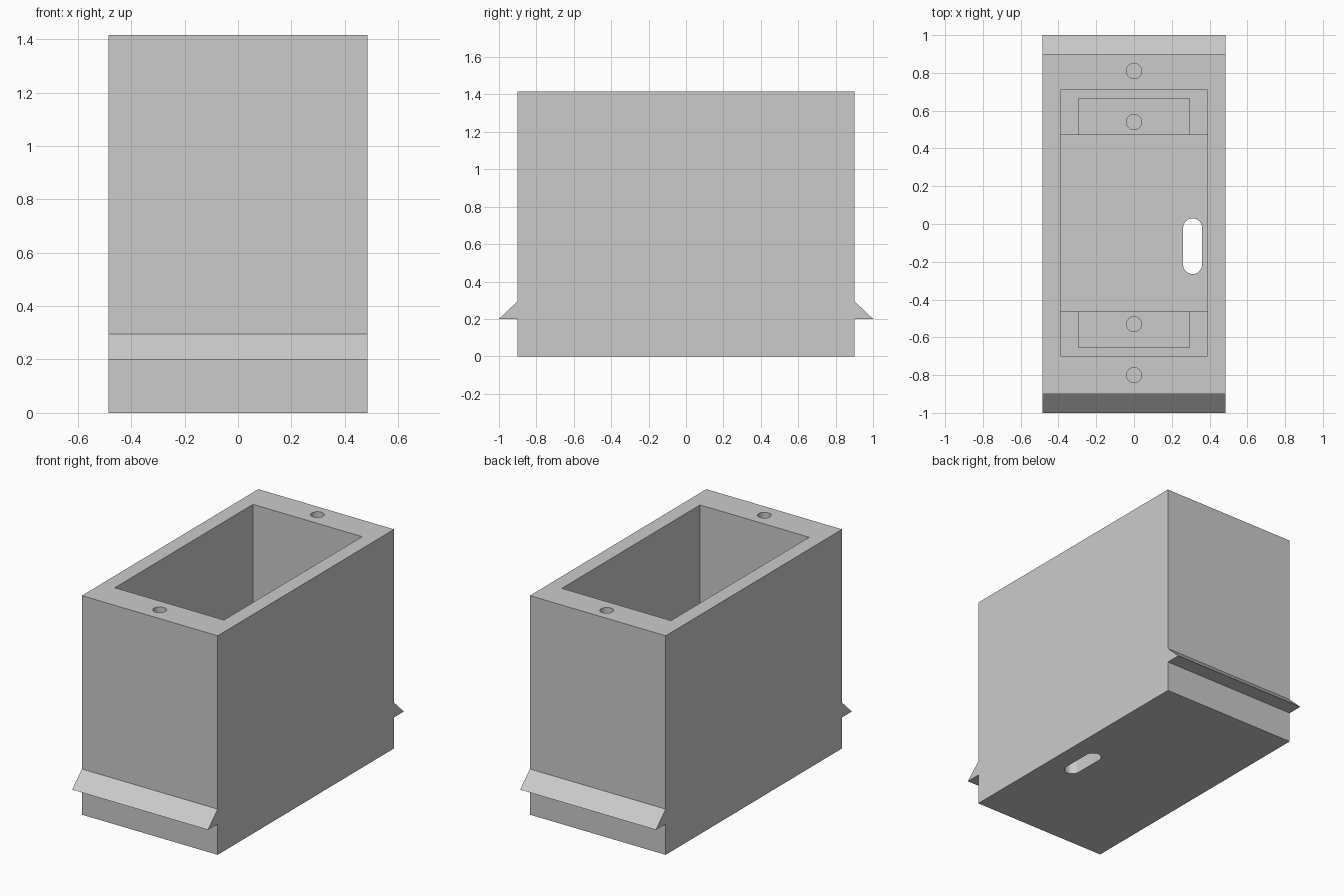
import bpy, bmesh
from mathutils import Matrix, Vector

if "Cube" in bpy.data.objects:
    bpy.data.objects.remove(bpy.data.objects["Cube"], do_unlink=True)

WIDTH, DEPTH, HEIGHT = 0.97, 1.80, 1.415
FLOOR, LEDGE_TOP, POCKET_FLOOR = 0.10, 0.42, 0.34
SHIFT = 0.005   # the cavity sits slightly off centre in y

grey = bpy.data.materials.new("light grey plastic")
grey.use_nodes = True
COLOUR = (0.6, 0.6, 0.6, 1)
grey.diffuse_color = COLOUR
grey.node_tree.nodes["Principled BSDF"].inputs["Base Color"].default_value = COLOUR


def make(name, bm):
    bmesh.ops.recalc_face_normals(bm, faces=bm.faces)
    mesh = bpy.data.meshes.new(name)
    bm.to_mesh(mesh)
    bm.free()
    mesh.materials.append(grey)
    obj = bpy.data.objects.new(name, mesh)
    bpy.context.collection.objects.link(obj)
    return obj


def box(name, low, high):
    low, high = Vector(low), Vector(high)
    bm = bmesh.new()
    bmesh.ops.create_cube(bm, size=1, matrix=Matrix.Translation((low + high) / 2)
                          @ Matrix.Diagonal((*(high - low), 1)))
    return make(name, bm)


def prism(name, points, direction):
    bm = bmesh.new()
    face = bm.faces.new([bm.verts.new(p) for p in points])
    extruded = bmesh.ops.extrude_face_region(bm, geom=[face], use_keep_orig=True)["geom"]
    bmesh.ops.translate(bm, vec=direction,
                        verts=[v for v in extruded if isinstance(v, bmesh.types.BMVert)])
    return make(name, bm)


def slot(name, x, y0, y1, radius, z0, z1):
    """Upright rounded slot; a plain cylinder when y0 equals y1."""
    steps = 16
    turn = [Matrix.Rotation(3.14159265 * i / steps, 3, 'Z') @ Vector((radius, 0, 0))
            for i in range(steps + 1)]
    top = [Vector((x, y1, z0)) + v for v in turn]
    low = [Vector((x, y0, z0)) - v for v in turn]
    if y0 == y1:
        top, low = top[:-1], low[:-1]
    return prism(name, top + low, (0, 0, z1 - z0))


def cut(obj, cutters):
    for cutter in cutters:
        cutter.hide_render = True
        mod = obj.modifiers.new("cut", 'BOOLEAN')
        mod.operation, mod.solver, mod.object = 'DIFFERENCE', 'EXACT', cutter
    # Bake the cuts, then drop the cutters
    bpy.context.view_layer.update()
    graph = bpy.context.evaluated_depsgraph_get()
    mesh = bpy.data.meshes.new_from_object(obj.evaluated_get(graph))
    obj.modifiers.clear()
    obj.data = mesh
    for cutter in cutters:
        bpy.data.objects.remove(cutter, do_unlink=True)
    bpy.ops.object.select_all(action='DESELECT')
    obj.select_set(True)
    bpy.context.view_layer.objects.active = obj
    bpy.ops.object.shade_smooth_by_angle()


# Open box with a deep cavity, a cable slot in the floor and two lid screw holes
body = box("box_body", (-WIDTH / 2, -DEPTH / 2, 0), (WIDTH / 2, DEPTH / 2, HEIGHT))
cut(body, [
    box("cavity", (-0.39, -0.705 + SHIFT, FLOOR), (0.39, 0.705 + SHIFT, HEIGHT + 0.2)),
    slot("cable_slot", 0.31, -0.215, -0.02, 0.05, -0.1, FLOOR + 0.1),
    *[slot("lid_screw_hole", 0, s * 0.805 + SHIFT, s * 0.805 + SHIFT, 0.04,
           HEIGHT - 0.4, HEIGHT + 0.1) for s in (1, -1)],
])

for side, end in ((-1, "front"), (1, "back")):
    def y(value):
        return side * value + SHIFT

    def span(name, half, a, b, z0, z1):
        ya, yb = sorted((y(a), y(b)))
        return box(name, (-half, ya, z0), (half, yb, z1))

    # Inner mounting ledge with a shallow pocket and a blind screw hole
    ledge = span(end + "_ledge", 0.395, 0.465, 0.71, FLOOR - 0.01, LEDGE_TOP)
    cut(ledge, [
        span("pocket", 0.295, 0.40, 0.66, POCKET_FLOOR, LEDGE_TOP + 0.1),
        slot("ledge_screw_hole", 0, y(0.535), y(0.535), 0.04,
             FLOOR + 0.05, LEDGE_TOP + 0.1),
    ])

    # Outer wedge-shaped snap rail
    wall = side * DEPTH / 2
    prism(end + "_snap_rail",
          [(-WIDTH / 2, wall, 0.20), (-WIDTH / 2, side, 0.20), (-WIDTH / 2, wall, 0.295)],
          (WIDTH, 0, 0))
